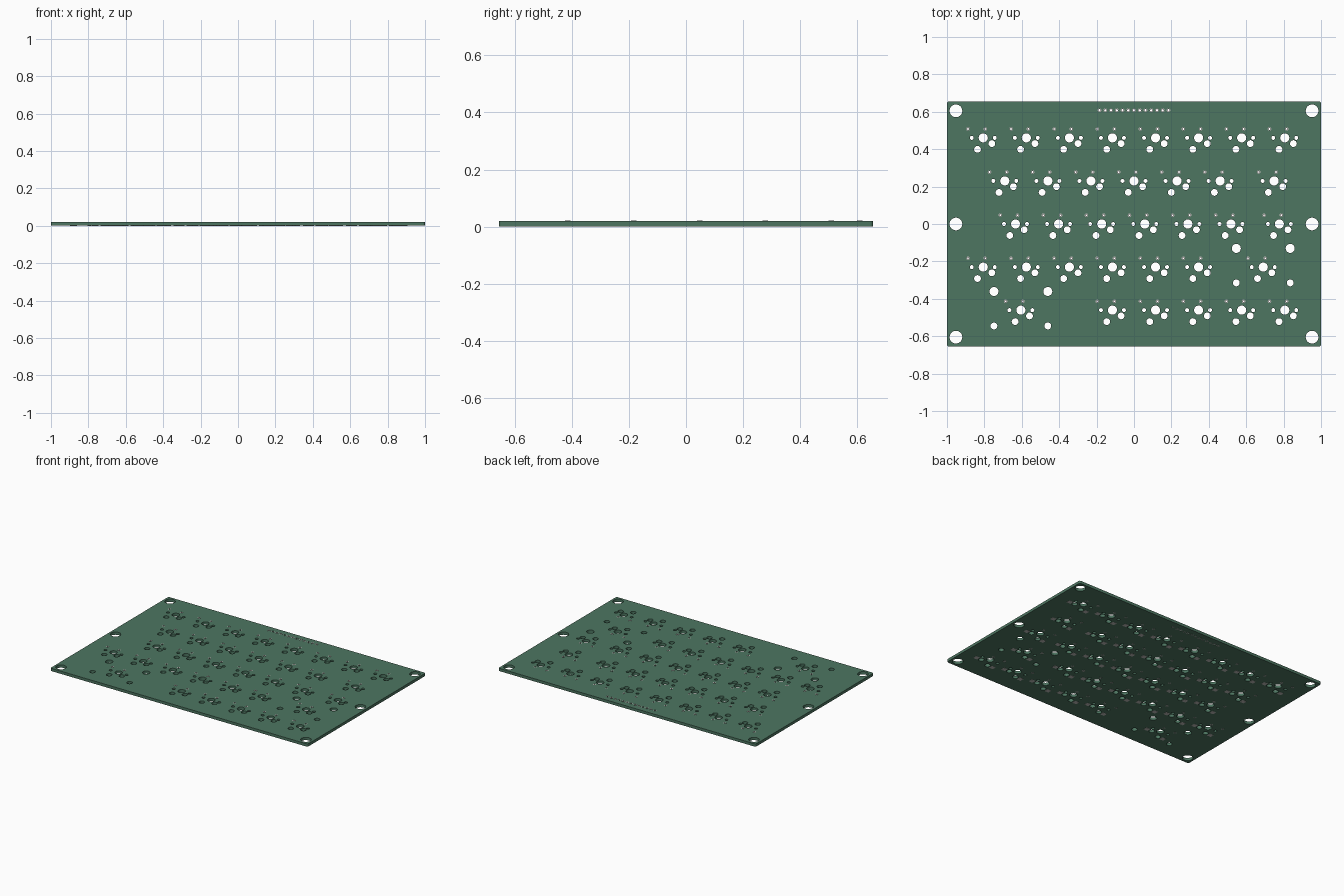
import bpy, bmesh
from math import cos, sin, pi

if "Cube" in bpy.data.objects:
    bpy.data.objects.remove(bpy.data.objects["Cube"])

P = 0.2303            # key pitch
Z0, Z1 = 0.0008, 0.0202   # laminate bottom and top
T = 0.0008            # copper pad thickness


def material(name, col):
    m = bpy.data.materials.new(name)
    m.diffuse_color = (*col, 1)
    m.use_nodes = True
    m.node_tree.nodes["Principled BSDF"].inputs["Base Color"].default_value = m.diffuse_color
    return m


green = material("solder_mask_green", (0.075, 0.18, 0.12))
tan = material("laminate_tan", (0.42, 0.38, 0.27))
silver = material("tinned_copper", (0.5, 0.5, 0.48))


def circle(x, y, r, n=24):
    return [(x + r * cos(2 * pi * i / n), y + r * sin(2 * pi * i / n)) for i in range(n)]


def rounded_rect(x, y, w, h, r, n=6):
    pts = []
    for q, (sx, sy) in enumerate([(1, 1), (-1, 1), (-1, -1), (1, -1)]):
        for i in range(n + 1):
            a = pi / 2 * (q + i / n)
            pts.append((x + sx * (w / 2 - r) + r * cos(a), y + sy * (h / 2 - r) + r * sin(a)))
    return pts


def plate(name, loops, layers, mats):
    """Fill nested outlines (inner ones become holes) and extrude to each z range."""
    bm = bmesh.new()
    for lo, hi in layers:
        cu = bpy.data.curves.new(name + "_outline", 'CURVE')
        cu.dimensions, cu.fill_mode, cu.extrude = '2D', 'BOTH', (hi - lo) / 2
        for pts in loops:
            s = cu.splines.new('POLY')
            s.points.add(len(pts) - 1)
            for p, (x, y) in zip(s.points, pts):
                p.co = (x, y, 0, 1)
            s.use_cyclic_u = True
        tmp = bpy.data.objects.new(name + "_outline", cu)
        bpy.context.collection.objects.link(tmp)
        bpy.context.view_layer.update()
        me = bpy.data.meshes.new_from_object(tmp.evaluated_get(bpy.context.evaluated_depsgraph_get()))
        bpy.data.objects.remove(tmp)
        for v in me.vertices:
            v.co.z += (lo + hi) / 2
        bm.from_mesh(me)
        bpy.data.meshes.remove(me)
    bmesh.ops.remove_doubles(bm, verts=bm.verts, dist=1e-5)
    bmesh.ops.recalc_face_normals(bm, faces=bm.faces)
    # caps take the first material, walls the last
    for f in bm.faces:
        f.material_index = 0 if abs(f.normal.z) > 0.5 else len(mats) - 1
    out = bpy.data.meshes.new(name)
    bm.to_mesh(out)
    bm.free()
    out.materials.clear()
    for m in mats:
        out.materials.append(m)
    ob = bpy.data.objects.new(name, out)
    bpy.context.collection.objects.link(ob)
    bpy.ops.object.select_all(action='DESELECT')
    ob.select_set(True)
    bpy.context.view_layer.objects.active = ob
    bpy.ops.object.shade_smooth_by_angle()
    return ob


# key positions, row by row (start x, count, extra wide keys)
rows = [(2 * P, -3.5 * P, 8, []),
        (P, -3 * P, 6, [0.749]),
        (0, -2.75 * P, 6, [0.777]),
        (-P, -3.5 * P, 6, [0.691]),
        (-2 * P, -0.5 * P, 5, [-0.605])]
keys = [(x, y) for y, start, n, extra in rows
        for x in [start + P * i for i in range(n)] + extra]

holes, rings, pads = [], [], []


def plated(x, y, drill, pad):
    holes.append(circle(x, y, drill, 16))
    rings.extend([circle(x, y, pad, 16), circle(x, y, drill, 16)])


for x, y in keys:
    # switch stem, alignment pegs and socket holes
    for dx, dy, r in [(0, 0, 0.0245), (-0.0614, 0, 0.0106), (0.0614, 0, 0.0106),
                      (-0.0307, -0.0614, 0.0182), (0.0461, -0.0307, 0.0182)]:
        holes.append(circle(x + dx, y + dy, r))
    # diode leads
    for dx in (-0.0816, 0.0105):
        plated(x + dx, y + 0.0474, 0.0048, 0.0097)
    # socket solder pads underneath
    for dx, dy in [(-0.0706, -0.0614), (0.0857, -0.0307)]:
        pads.append(rounded_rect(x + dx, y + dy, 0.031, 0.030, 0.002, 2))

# stabiliser holes beside the two wide keys
for x, y in [(0.691, -P), (-0.605, -2 * P)]:
    for s in (-1, 1):
        holes.append(circle(x + s * 0.144, y + 0.0998, 0.0242))
        holes.append(circle(x + s * 0.144, y - 0.0846, 0.0184))

# mounting holes
for x in (-0.952, 0.952):
    for y in (-0.605, 0, 0.605):
        holes.append(circle(x, y, 0.034, 32))

# controller header
for i in range(13):
    plated((i - 6) * 0.0307, 0.608, 0.006, 0.0103)

plate("circuit_board", [rounded_rect(0, 0, 2, 1.31, 0.012)] + holes, [(Z0, Z1)], [green, tan])
plate("through_hole_pads", rings, [(0, T), (Z1, Z1 + T)], [silver])
plate("socket_pads", pads, [(0, T)], [silver])
